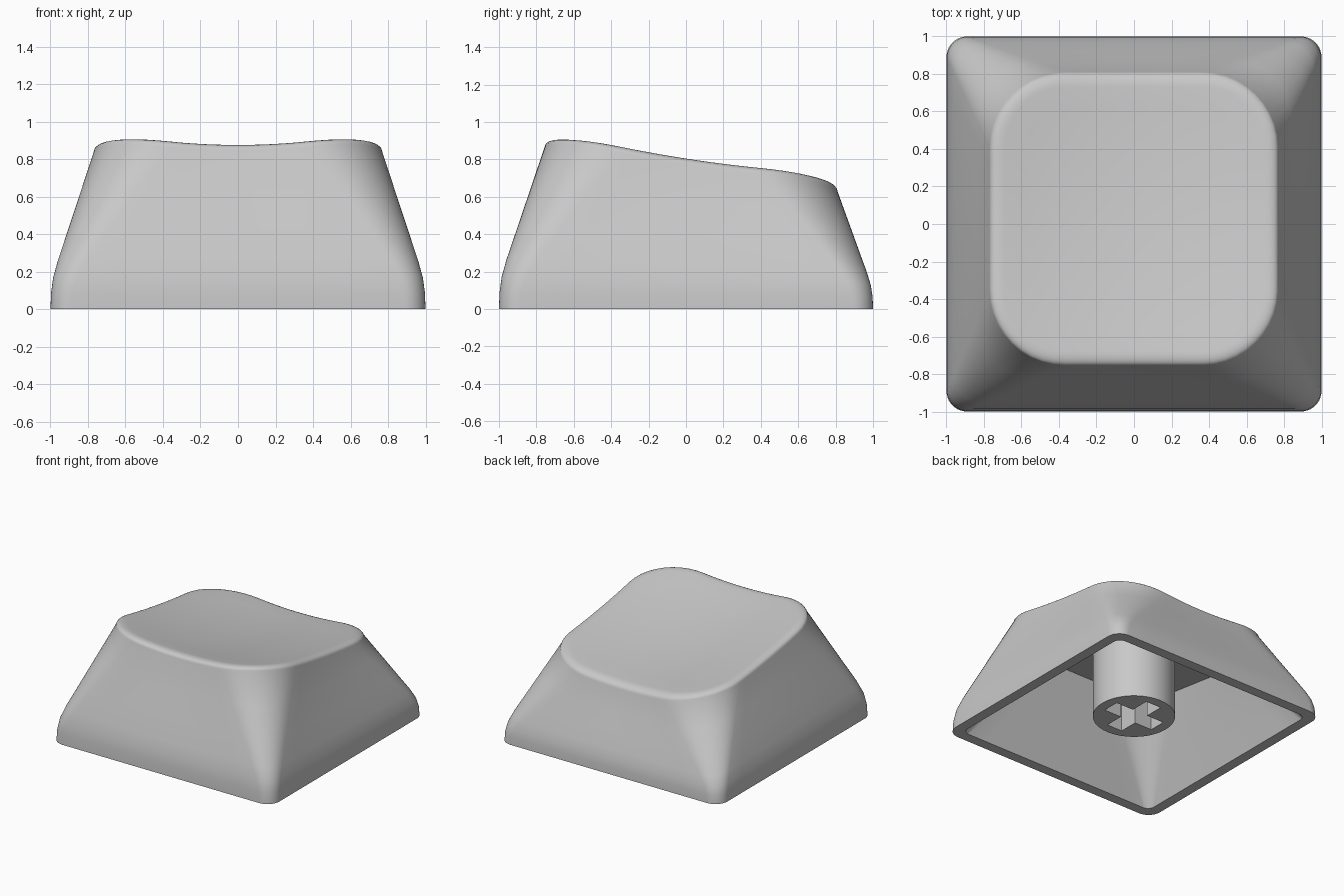
import bpy
import bmesh
from math import sin, cos, pi, radians
from mathutils import Vector

cube = bpy.data.objects.get("Cube")
if cube:
    bpy.data.objects.remove(cube, do_unlink=True)

ARC, SIDE = 10, 10       # segments per rounded corner and per straight side
CY = 0.027               # the top is shifted slightly to the back

grey = bpy.data.materials.new("light grey plastic")
grey.use_nodes = True
grey.diffuse_color = (0.58, 0.58, 0.58, 1)
grey.node_tree.nodes["Principled BSDF"].inputs["Base Color"].default_value = grey.diffuse_color


def dish(x, y):
    """Height of the tilted, scooped top."""
    return 0.735 - 0.155 * y + 0.07 * y * y + 0.14 * x * x


def ceiling(x, y):
    return 0.63 - 0.14 * y


def outline(hx, hy, r, cy=0.0, height=lambda x, y: 0.0, drop=0.0):
    """Rounded rectangle, counter-clockwise, laid on a height function."""
    corners = []
    for k, (sx, sy) in enumerate([(1, 1), (-1, 1), (-1, -1), (1, -1)]):
        corners.append([Vector((sx * (hx - r) + r * cos(a), cy + sy * (hy - r) + r * sin(a), 0))
                        for a in [(k + i / ARC) * pi / 2 for i in range(ARC + 1)]])
    pts = []
    for k in range(4):
        end, start = corners[k][-1], corners[(k + 1) % 4][0]
        pts += corners[k] + [end.lerp(start, i / SIDE) for i in range(1, SIDE)]
    for p in pts:
        p.z = height(p.x, p.y) - drop
    return pts


def blend(low, high, t, f):
    """Ring between two rings: t sets the height, f the plan shape."""
    ring = [a.lerp(b, f) for a, b in zip(low, high)]
    for p, b in zip(ring, high):
        p.z = b.z * t
    return ring


def shrink(ring, s, height):
    out = []
    for p in ring:
        x, y = p.x * s, CY + (p.y - CY) * s
        out.append(Vector((x, y, height(x, y))))
    return out


def finish(name, bm):
    bmesh.ops.recalc_face_normals(bm, faces=bm.faces)
    mesh = bpy.data.meshes.new(name)
    bm.to_mesh(mesh)
    bm.free()
    mesh.materials.append(grey)
    ob = bpy.data.objects.new(name, mesh)
    bpy.context.collection.objects.link(ob)
    return ob


def smooth(ob):
    bpy.ops.object.select_all(action='DESELECT')
    ob.select_set(True)
    bpy.context.view_layer.objects.active = ob
    bpy.ops.object.shade_smooth_by_angle(angle=radians(35))


# Cap shell: one skin from the ceiling, down the inside, up the outside, over the top
base = outline(1.0, 1.0, 0.11)
rim = outline(0.77, 0.783, 0.4, CY, dish, 0.045)
inner_base = outline(0.915, 0.915, 0.06)
inner_rim = outline(0.67, 0.68, 0.36, CY, ceiling)

rings = [shrink(inner_rim, s, ceiling) for s in (0.3, 0.65)]
rings += [blend(inner_base, inner_rim, t, t) for t in (1, 0.75, 0.5, 0.25, 0)]
wall = [(0, 0), (0.1, 0.012), (0.2, 0.06), (0.31, 0.17), (0.5, 0.4), (0.75, 0.7), (1, 1)]
rings += [blend(base, rim, t, f) for t, f in wall]
for i in range(1, 7):
    a = i / 6 * pi / 2
    d = 0.08 * (1 - cos(a))
    rings.append(outline(0.77 - d, 0.783 - d, 0.4 - d, CY, dish, 0.045 * (1 - sin(a))))
lip = rings[-1]
rings += [shrink(lip, s, dish) for s in (0.85, 0.65, 0.45, 0.25, 0.1)]

bm = bmesh.new()
loops = [[bm.verts.new(p) for p in ring] for ring in rings]
n = len(base)
for low, high in zip(loops, loops[1:]):
    for i in range(n):
        j = (i + 1) % n
        bm.faces.new((low[i], low[j], high[j], high[i]))
for loop, height in ((loops[0], ceiling), (loops[-1], dish)):
    centre = bm.verts.new((0, CY, height(0, CY)))
    for i in range(n):
        bm.faces.new((loop[i], loop[(i + 1) % n], centre))
shell = finish("cap_shell", bm)
smooth(shell)


def prism(name, points, z0, z1):
    bm = bmesh.new()
    face = bm.faces.new([bm.verts.new((x, y, z0)) for x, y in points])
    top = bmesh.ops.extrude_face_region(bm, geom=[face])["geom"]
    bmesh.ops.translate(bm, vec=(0, 0, z1 - z0),
                        verts=[v for v in top if isinstance(v, bmesh.types.BMVert)])
    return finish(name, bm)


# Mounting stem with a cross-shaped socket
circle = [(0.31 * cos(i * pi / 24), 0.31 * sin(i * pi / 24)) for i in range(48)]
stem = prism("stem", circle, 0.07, 0.68)

L, W = 0.228, 0.07
cross = []
for k in range(4):
    c, s = round(cos(k * pi / 2)), round(sin(k * pi / 2))
    cross += [(x * c - y * s, x * s + y * c) for x, y in ((L, -W), (L, W), (W, W))]
cutter = prism("socket_cutter", cross, -0.1, 0.5)
cutter.hide_render = True

cut = stem.modifiers.new("socket", 'BOOLEAN')
cut.operation = 'DIFFERENCE'
cut.solver = 'EXACT'
cut.object = cutter
bpy.ops.object.select_all(action='DESELECT')
stem.select_set(True)
bpy.context.view_layer.objects.active = stem
bpy.ops.object.modifier_apply(modifier=cut.name)
bpy.data.objects.remove(cutter, do_unlink=True)
smooth(stem)
